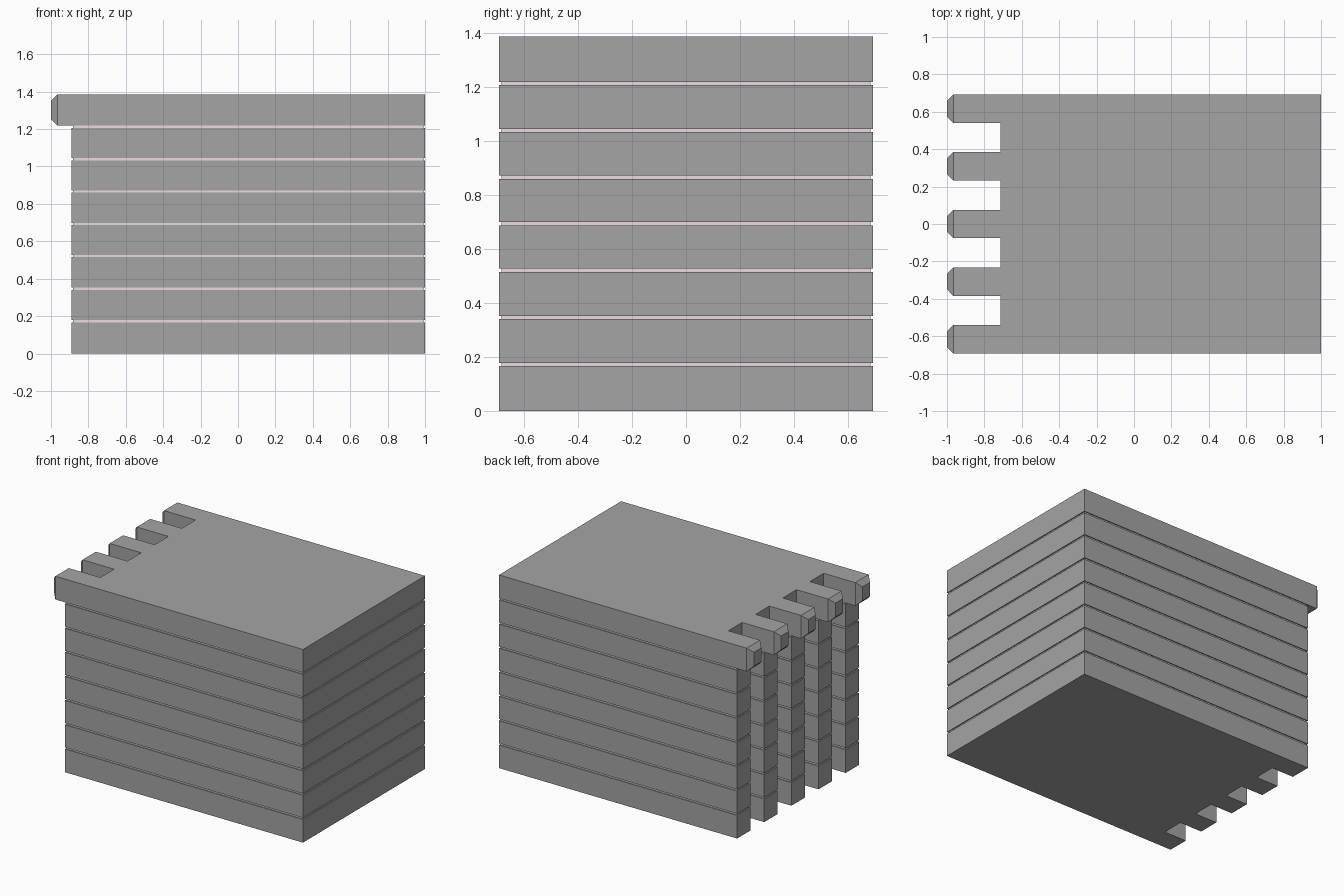
import bpy, bmesh

if "Cube" in bpy.data.objects:
    bpy.data.objects.remove(bpy.data.objects["Cube"])

HALF_Y = 0.692      # half depth of the stack
TOOTH = 0.152       # tooth width
PITCH = (2 * HALF_Y - TOOTH) / 4
ROOT_X = -0.715     # bottom of the notches
TIP = 0.034         # chamfer of the top slab's tooth tips


def material(name, rgb):
    m = bpy.data.materials.new(name)
    m.diffuse_color = (*rgb, 1)
    m.use_nodes = True
    m.node_tree.nodes["Principled BSDF"].inputs["Base Color"].default_value = m.diffuse_color
    return m


grey = material("dark_grey", (0.373, 0.373, 0.373))
pink = material("pale_pink", (0.85, 0.70, 0.79))


def comb_slab(name, tip_x, z0, z1, mat, inset=0.0, chamfer=0.0):
    """Flat slab with five teeth on its left edge, optionally with tapered tips."""
    body_x = tip_x + inset + chamfer
    right, half = 1 - inset, TOOTH / 2 - inset
    outline = [(right, HALF_Y - inset), (right, -HALF_Y + inset)]
    for i in range(5):
        yc = -HALF_Y + TOOTH / 2 + i * PITCH
        lo, hi = yc - half, yc + half
        pts = [(ROOT_X + inset, lo), (body_x, lo), (body_x, hi), (ROOT_X + inset, hi)]
        # outer teeth run straight into the slab sides
        outline += pts[1:] if i == 0 else pts[:3] if i == 4 else pts
    bm = bmesh.new()
    base = bm.faces.new([bm.verts.new((x, y, z0)) for x, y in outline])
    ext = bmesh.ops.extrude_face_region(bm, geom=[base], use_keep_orig=True)
    bmesh.ops.translate(bm, vec=(0, 0, z1 - z0),
                        verts=[g for g in ext["geom"] if isinstance(g, bmesh.types.BMVert)])
    bmesh.ops.recalc_face_normals(bm, faces=bm.faces[:])
    if chamfer:
        # pull each tooth end outwards into a truncated pyramid
        ends = [f for f in bm.faces if all(abs(v.co.x - body_x) < 1e-5 for v in f.verts)]
        for f in ends:
            c = f.calc_center_median()
            new = bmesh.ops.extrude_discrete_faces(bm, faces=[f])["faces"][0]
            for v in new.verts:
                v.co.x -= chamfer
                v.co.y -= chamfer if v.co.y > c.y else -chamfer
                v.co.z -= chamfer if v.co.z > c.z else -chamfer
        bmesh.ops.recalc_face_normals(bm, faces=bm.faces[:])
    me = bpy.data.meshes.new(name)
    bm.to_mesh(me)
    bm.free()
    me.materials.append(mat)
    ob = bpy.data.objects.new(name, me)
    bpy.context.collection.objects.link(ob)
    return ob


# Slabs of the stack, bottom to top; the top one is longer with tapered teeth
slabs = [(0, 0.166), (0.178, 0.340), (0.352, 0.515), (0.527, 0.687),
         (0.699, 0.860), (0.872, 1.033), (1.045, 1.207), (1.219, 1.386)]
for i, (z0, z1) in enumerate(slabs):
    if i < 7:
        comb_slab(f"slab_{i + 1}", -0.89, z0, z1, grey)
        # thin recessed spacer filling the gap above
        comb_slab(f"spacer_{i + 1}", -0.89, z1, slabs[i + 1][0], pink, inset=0.008)
    else:
        comb_slab("top_slab", -1.0, z0, z1, grey, chamfer=TIP)
